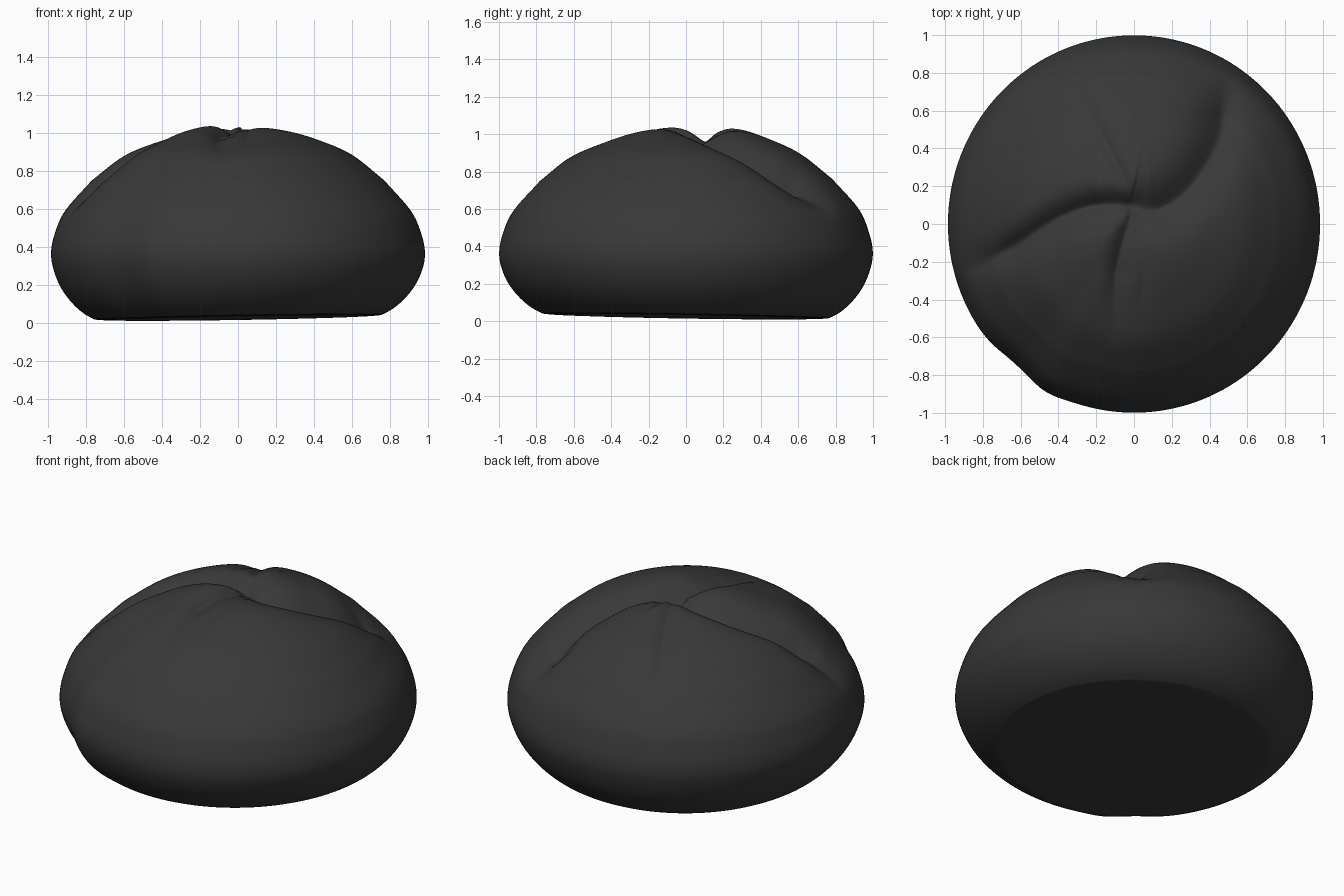
import bpy, bmesh, math
from mathutils import Vector

if "Cube" in bpy.data.objects:
    bpy.data.objects.remove(bpy.data.objects["Cube"])

SEG = 240

# Side profile (radius, height) from the crown down to the flat base
PROFILE = [(0.0, 1.05), (0.14, 1.047), (0.28, 1.02), (0.42, 0.97), (0.6, 0.885), (0.77, 0.75),
           (0.91, 0.59), (0.965, 0.47), (0.985, 0.37), (0.972, 0.28), (0.93, 0.18),
           (0.86, 0.09), (0.78, 0.03), (0.70, 0.014), (0.35, 0.014), (0.0, 0.014)]

# Folds: path from the middle outward, depth, width on left side, width on right side, end sharpness
FOLDS = [
    ([(-.02, .1), (.12, .08), (.26, .16), (.38, .31), (.45, .45), (.475, .6), (.49, .8)],
     .125, .12, .12, 5),
    ([(0, .1), (-.2, .1), (-.4, .03), (-.65, -.13), (-.92, -.26)], .105, .09, .07, 4),
    ([(0, .08), (-.06, -.1), (-.1, -.3), (-.1, -.66)], .065, .12, .05, 2.5),
    ([(.03, .05), (.05, -.2), (.02, -.62)], .025, .06, .05, 3),
    ([(0, .13), (-.1, .33), (-.22, .55), (-.36, .78)], .035, .06, .05, 3.5),
    ([(-.16, .12), (-.2, .35), (-.32, .62), (-.6, .7)], .02, .05, .06, 3.5),
]


def spline(pts, steps):
    """Catmull-Rom through the points."""
    p = [Vector(q) for q in pts]
    p = [2 * p[0] - p[1]] + p + [2 * p[-1] - p[-2]]
    out = []
    for i in range(1, len(p) - 2):
        a, b, c, d = p[i - 1:i + 3]
        for k in range(steps):
            t = k / steps
            out.append(.5 * (2 * b + (c - a) * t + (2 * a - 5 * b + 4 * c - d) * t * t
                             + (3 * b - a - 3 * c + d) * t ** 3))
    return out + [p[-2]]


def fold_depth(pt, path, depth, wl, wr, keep):
    """Depth of one crease at a point, with its own slope on each side."""
    best, side, along = 9, 0, 0
    n = len(path) - 1
    for i in range(n):
        a, ab = path[i], path[i + 1] - path[i]
        t = max(0, min(1, (pt - a).dot(ab) / ab.length_squared))
        off = pt - a - ab * t
        if off.length < best:
            best, side, along = off.length, ab.x * off.y - ab.y * off.x, (i + t) / n
    w = wl if side > 0 else wr
    if along == 0:
        w = .07
    fade = min(1, (1 - along) * keep, .7 + along * 1.5)
    return depth * fade * math.exp(-(best / w) ** 1.4)


def bump(a, centre, width):
    d = (a - math.radians(centre) + math.pi) % math.tau - math.pi
    return math.exp(-(d / width) ** 2)


paths = [(spline(f[0], 4), *f[1:]) for f in FOLDS]
rings = spline(PROFILE[:6], 11)[:-1] + spline(PROFILE[5:], 5)

# Bread roll: revolved body with the folds pressed in
bm = bmesh.new()


def body_point(r, z, ang):
    # slightly uneven outline, with the soft dent at the front left
    out = 1.0 + .014 * math.sin(ang) ** 2
    out += -.022 * bump(ang, 229, .15) + .01 * bump(ang, 243, .1)
    r *= out
    x, y = r * math.cos(ang), r * math.sin(ang)
    p2 = Vector((x, y))
    top = max(0, min(1, (z - .42) / .18))
    if top > 0:
        total = sum(fold_depth(p2, *f) ** 2.5 for f in paths) ** .4
        z += top * (.012 * bump(ang, 100, .9) * min(1, r * 4) - total)
    low = max(0, 1 - z / .3)
    z += low * (.017 * x - .017 * y + .012)
    return Vector((x, y, z))


loops = []
for p in rings[1:-1]:
    loops.append([bm.verts.new(body_point(p.x, p.y, math.tau * i / SEG)) for i in range(SEG)])
crown = bm.verts.new(body_point(0, rings[0].y, 0))
base = bm.verts.new(body_point(0, rings[-1].y, 0))
for i in range(SEG):
    j = (i + 1) % SEG
    bm.faces.new((crown, loops[0][i], loops[0][j]))
    bm.faces.new((base, loops[-1][j], loops[-1][i]))
    for a, b in zip(loops, loops[1:]):
        bm.faces.new((a[i], b[i], b[j], a[j]))
bmesh.ops.recalc_face_normals(bm, faces=bm.faces)

mesh = bpy.data.meshes.new("bread_roll")
bm.to_mesh(mesh)
bm.free()
roll = bpy.data.objects.new("bread_roll", mesh)
bpy.context.collection.objects.link(roll)
mesh.shade_smooth()

crust = bpy.data.materials.new("dark_crust")
crust.diffuse_color = (0.04, 0.04, 0.04, 1)
crust.use_nodes = True
crust.node_tree.nodes["Principled BSDF"].inputs["Base Color"].default_value = crust.diffuse_color
mesh.materials.append(crust)
